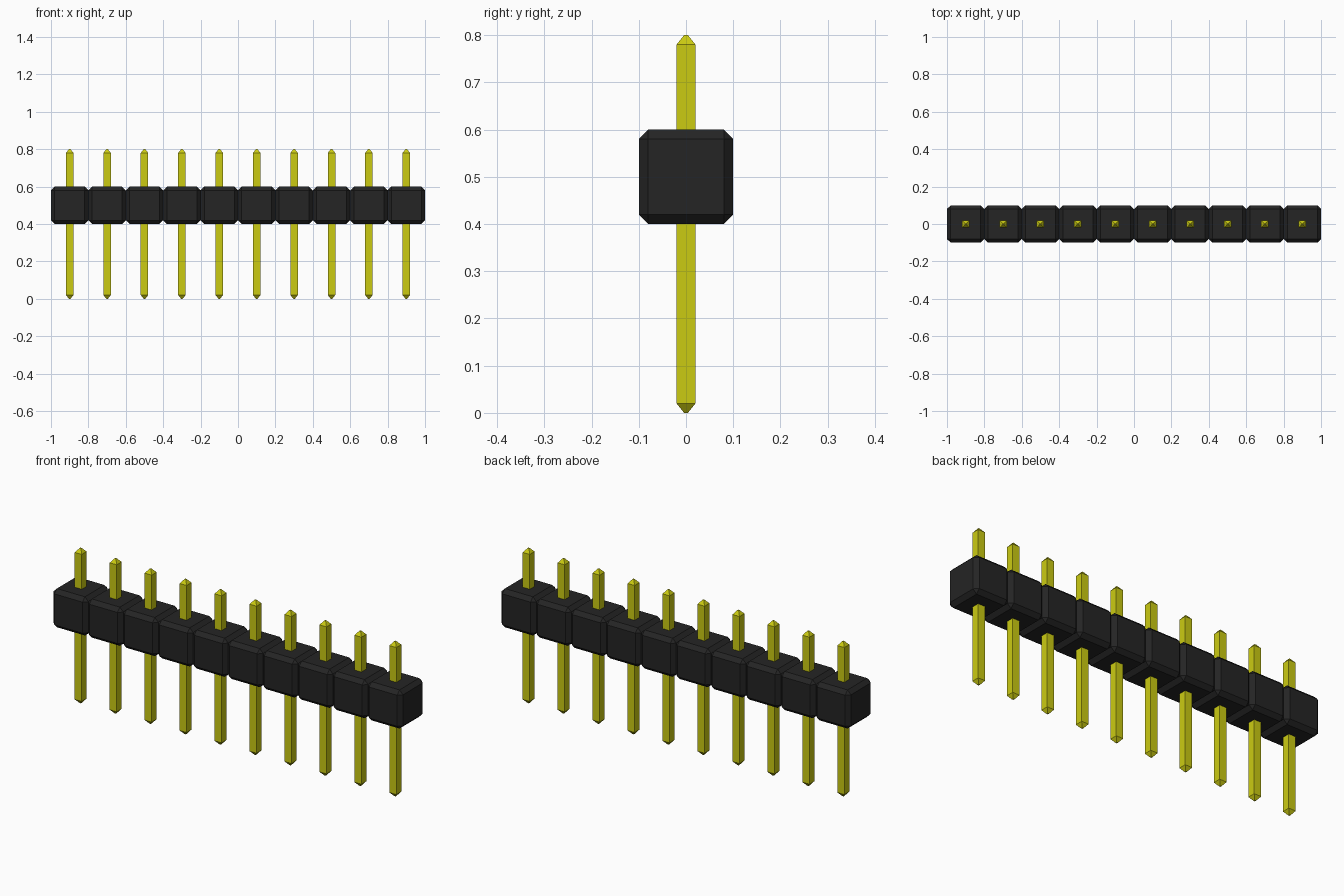
import bpy
import bmesh
from mathutils import Matrix

cube = bpy.data.objects.get("Cube")
if cube:
    bpy.data.objects.remove(cube, do_unlink=True)

COUNT, PITCH = 10, 0.2


def material(name, rgb, roughness):
    mat = bpy.data.materials.new(name)
    mat.use_nodes = True
    color = (*rgb, 1.0)
    mat.diffuse_color = color
    bsdf = mat.node_tree.nodes["Principled BSDF"]
    bsdf.inputs["Base Color"].default_value = color
    bsdf.inputs["Roughness"].default_value = roughness
    return mat


def box(bm, size, z):
    m = Matrix.Translation((0, 0, z)) @ Matrix.Diagonal((*size, 1))
    bmesh.ops.create_cube(bm, size=1, matrix=m)


def make_mesh(name, bm, mat):
    bmesh.ops.recalc_face_normals(bm, faces=bm.faces)
    mesh = bpy.data.meshes.new(name)
    bm.to_mesh(mesh)
    bm.free()
    mesh.materials.append(mat)
    return mesh


black = material("black plastic", (0.018, 0.018, 0.018), 0.6)
gold = material("yellow metal", (0.6, 0.6, 0.006), 0.4)

# Housing segment: cube with chamfered edges
bm = bmesh.new()
box(bm, (0.2, 0.2, 0.2), 0.5)
bmesh.ops.bevel(bm, geom=bm.edges[:], offset=0.02, segments=1,
                profile=0.5, affect='EDGES')
housing_mesh = make_mesh("housing_segment", bm, black)

# Pin: square rod with a tapered tip at each end
bm = bmesh.new()
box(bm, (0.04, 0.04, 0.76), 0.4)
for face in [f for f in bm.faces if abs(f.normal.z) > 0.9]:
    up = 0.02 if face.normal.z > 0 else -0.02
    tip = bmesh.ops.extrude_discrete_faces(bm, faces=[face])["faces"][0]
    for v in tip.verts:
        v.co.x *= 0.2
        v.co.y *= 0.2
        v.co.z += up
pin_mesh = make_mesh("pin", bm, gold)

# Row of segments, one pin through each
for i in range(COUNT):
    x = (i - (COUNT - 1) / 2) * PITCH
    for name, mesh in (("housing_segment", housing_mesh), ("pin", pin_mesh)):
        obj = bpy.data.objects.new(f"{name}_{i + 1}", mesh)
        obj.location.x = x
        bpy.context.collection.objects.link(obj)
